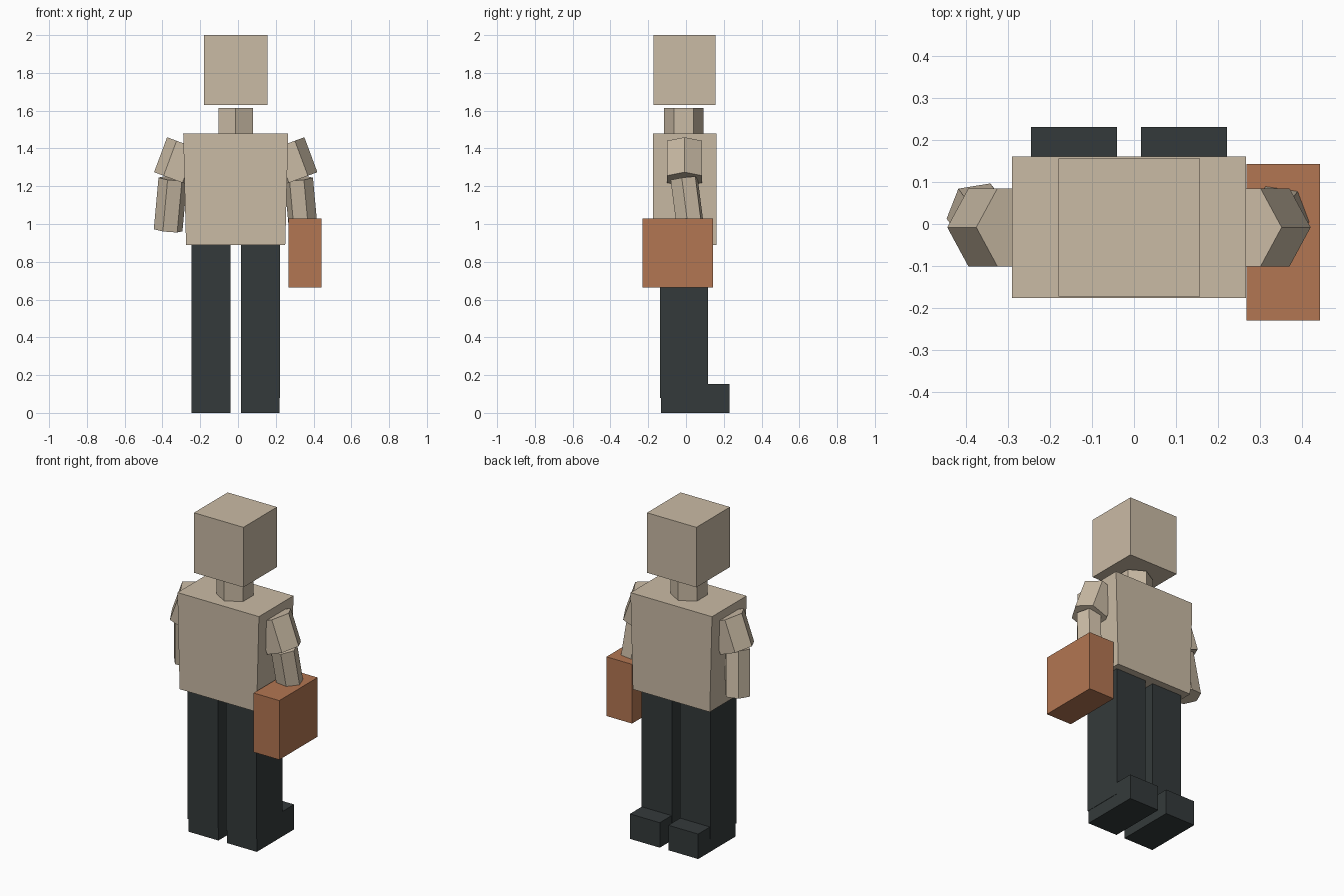
import bpy
from mathutils import Vector, Matrix
from math import cos, sin, radians

if "Cube" in bpy.data.objects:
    bpy.data.objects.remove(bpy.data.objects["Cube"])


def material(name, rgb):
    m = bpy.data.materials.new(name)
    m.diffuse_color = (*rgb, 1)
    m.use_nodes = True
    m.node_tree.nodes["Principled BSDF"].inputs["Base Color"].default_value = m.diffuse_color
    return m


BEIGE = material("beige", (0.59, 0.495, 0.375))
DARK = material("charcoal", (0.034, 0.042, 0.043))
ORANGE = material("burnt_orange", (0.45, 0.181, 0.084))
CX = -0.012  # body centre line


def loft(name, low, high, mat):
    """Solid between two matching counter-clockwise rings."""
    n = len(low)
    faces = [list(range(n))[::-1], list(range(n, 2 * n))]
    faces += [[i, (i + 1) % n, n + (i + 1) % n, n + i] for i in range(n)]
    me = bpy.data.meshes.new(name)
    me.from_pydata(low + high, [], faces)
    me.materials.append(mat)
    ob = bpy.data.objects.new(name, me)
    bpy.context.collection.objects.link(ob)
    return ob


def rect(x0, x1, y0, y1, z):
    return [(x0, y0, z), (x1, y0, z), (x1, y1, z), (x0, y1, z)]


def box(name, x, y, z, mat):
    return loft(name, rect(*x, *y, z[0]), rect(*x, *y, z[1]), mat)


def hex_limb(name, bottom, top, radius, turn, mat):
    """Six-sided prism along the line from bottom to top."""
    b, t = Vector(bottom), Vector(top)
    rot = Vector((0, 0, 1)).rotation_difference(t - b).to_matrix()
    ring = [rot @ Vector((radius * cos(radians(turn + 60 * i)),
                          radius * sin(radians(turn + 60 * i)), 0)) for i in range(6)]
    return loft(name, [b + v for v in ring], [t + v for v in ring], mat)


# Head, neck and slightly tapered torso
box("head", (-0.18, 0.157), (-0.172, 0.156), (1.63, 2.0), BEIGE)
hex_limb("neck", (CX, -0.012, 1.47), (CX, -0.012, 1.615), 0.105, 30, BEIGE)
loft("torso", rect(-0.275, 0.25, -0.176, 0.161, 0.888),
     rect(-0.29, 0.266, -0.176, 0.161, 1.48), BEIGE)

for s, side in ((-1, "left"), (1, "right")):
    # Arms: upper arm tilts outwards, forearm hangs a little backwards
    hex_limb(f"{side}_upper_arm", (CX + s * 0.332, -0.008, 1.237),
             (CX + s * 0.263, -0.008, 1.422), 0.107, 0, BEIGE)
    hex_limb(f"{side}_forearm", (CX + s * 0.358, 0.025, 0.967),
             (CX + s * 0.333, -0.01, 1.24), 0.077, -9 * s, BEIGE)
    # Legs with feet
    lx = CX + s * 0.131
    box(f"{side}_leg", (lx - 0.104, lx + 0.104), (-0.138, 0.116), (0.08, 0.888), DARK)
    box(f"{side}_foot", (lx - 0.102, lx + 0.102), (-0.132, 0.231), (0, 0.154), DARK)

# Carried case
box("case", (0.268, 0.443), (-0.23, 0.143), (0.665, 1.03), ORANGE)
